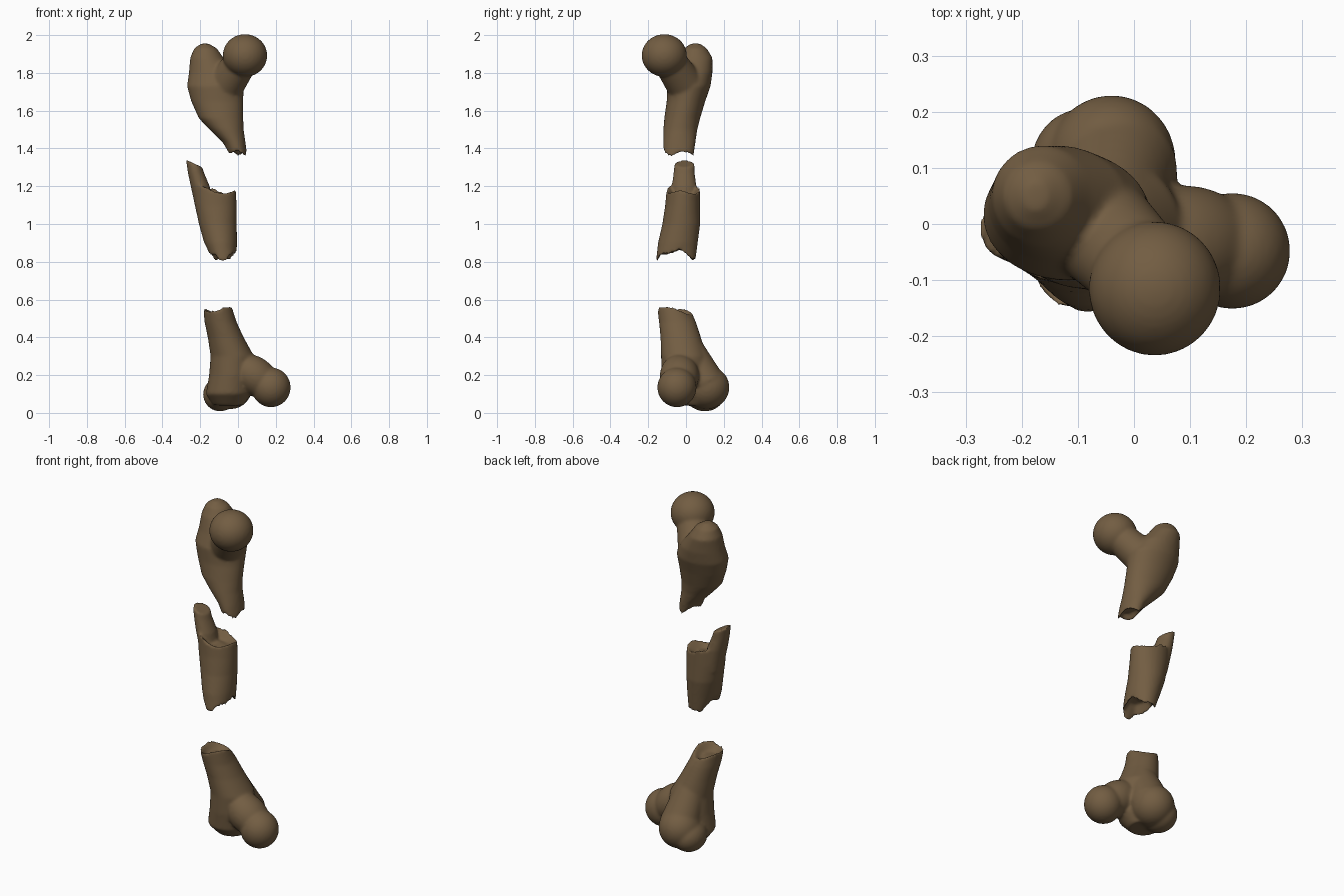
import bpy, bmesh, math
from mathutils import Vector, Matrix

if "Cube" in bpy.data.objects:
    bpy.data.objects.remove(bpy.data.objects["Cube"], do_unlink=True)

bone = bpy.data.materials.new("old brown bone")
bone.use_nodes = True
bone.diffuse_color = (0.17, 0.11, 0.055, 1)
bone.node_tree.nodes["Principled BSDF"].inputs["Base Color"].default_value = bone.diffuse_color
bone.node_tree.nodes["Principled BSDF"].inputs["Roughness"].default_value = 0.8
SIDES = 40


def smooth_no_jag(a):
    return 0


def loft(bm, rings, low=smooth_no_jag, high=smooth_no_jag, low_pit=0, high_pit=0):
    """Stack of ellipses (z, x, y, rx, ry); the end rims follow low(a) and high(a)."""
    loops = []

    def ring(z, x, y, rx, ry, jag=smooth_no_jag):
        angles = [i * math.tau / SIDES for i in range(SIDES)]
        loops.append([bm.verts.new((x + rx * math.cos(a), y + ry * math.sin(a), z + jag(a)))
                      for a in angles])

    def pit(end, depth, jag):
        z, x, y, rx, ry = end
        ring(z + depth, x, y, rx * 0.55, ry * 0.55, lambda a: jag(a) * 0.3)

    if low_pit:
        pit(rings[0], low_pit, low)
    for i, r in enumerate(rings):
        ring(*r, jag=low if i == 0 else high if i == len(rings) - 1 else smooth_no_jag)
    if high_pit:
        pit(rings[-1], -high_pit, high)
    for a, b in zip(loops, loops[1:]):
        for i in range(SIDES):
            j = (i + 1) % SIDES
            bm.faces.new((a[i], a[j], b[j], b[i]))
    bm.faces.new(loops[0][::-1])
    bm.faces.new(loops[-1])


def blob(bm, centre, radii, tilt=0):
    m = (Matrix.Translation(centre) @ Matrix.Rotation(tilt, 4, 'Y')
         @ Matrix.Diagonal((*radii, 1)))
    bmesh.ops.create_uvsphere(bm, u_segments=32, v_segments=20, radius=1, matrix=m)


def limb(bm, p, q, r1, r2):
    """Tapered rod between two points."""
    p, q = Vector(p), Vector(q)
    d = q - p
    m = Matrix.Translation((p + q) / 2) @ d.to_track_quat('Z', 'Y').to_matrix().to_4x4()
    bmesh.ops.create_cone(bm, cap_ends=True, segments=32, radius1=r1, radius2=r2,
                          depth=d.length, matrix=m)


def finish(bm, name, rounding):
    """Fuse the overlapping shapes into one smooth skin."""
    bmesh.ops.recalc_face_normals(bm, faces=bm.faces)
    mesh = bpy.data.meshes.new(name)
    bm.to_mesh(mesh)
    bm.free()
    mesh.materials.append(bone)
    ob = bpy.data.objects.new(name, mesh)
    bpy.context.collection.objects.link(ob)
    fuse = ob.modifiers.new("fuse", 'REMESH')
    fuse.mode = 'VOXEL'
    fuse.voxel_size = 0.008
    fuse.use_smooth_shade = True
    soft = ob.modifiers.new("soften", 'SMOOTH')
    soft.factor = 0.5
    soft.iterations = rounding
    return ob


# Upper fragment: broken shaft, outer knob, neck and round head
bm = bmesh.new()
loft(bm, [(1.37, 0.0, -0.04, 0.05, 0.08), (1.43, -0.02, -0.035, 0.06, 0.085),
          (1.5, -0.06, -0.03, 0.09, 0.09), (1.56, -0.09, -0.02, 0.118, 0.095),
          (1.65, -0.11, 0.0, 0.138, 0.102), (1.73, -0.12, 0.015, 0.15, 0.115),
          (1.8, -0.135, 0.035, 0.125, 0.105), (1.88, -0.165, 0.05, 0.088, 0.09),
          (1.93, -0.172, 0.05, 0.06, 0.06), (1.955, -0.175, 0.05, 0.02, 0.025)],
     low=lambda a: -0.012 * math.cos(a) + 0.012 * math.sin(3 * a), low_pit=0.03)
limb(bm, (-0.07, 0.0, 1.73), (0.03, -0.1, 1.88), 0.1, 0.085)
blob(bm, (0.037, -0.115, 1.892), (0.118, 0.12, 0.113))
finish(bm, "upper_bone_fragment", 8)

# Middle fragment: shaft broken at both ends, with a tall splinter on one side
bm = bmesh.new()
loft(bm, [(0.825, -0.08, -0.055, 0.072, 0.105), (0.9, -0.092, -0.043, 0.087, 0.105),
          (1.0, -0.107, -0.025, 0.1, 0.1), (1.1, -0.118, -0.018, 0.11, 0.092),
          (1.185, -0.125, -0.015, 0.115, 0.088)],
     low=lambda a: 0.025 * math.cos(2 * a) + 0.01 * math.sin(5 * a),
     high=lambda a: -0.015 * math.cos(a) + 0.012 * math.sin(3 * a + 2),
     low_pit=0.06, high_pit=0.04)
loft(bm, [(1.06, -0.17, -0.01, 0.05, 0.06), (1.2, -0.2, -0.01, 0.05, 0.065),
          (1.27, -0.222, -0.01, 0.043, 0.056), (1.32, -0.232, -0.008, 0.043, 0.053)],
     high=lambda a: -0.02 * math.cos(a))
finish(bm, "middle_bone_fragment", 4)

# Lower fragment: flaring shaft ending in two rounded knuckles
bm = bmesh.new()
loft(bm, [(0.04, -0.05, 0.02, 0.08, 0.08), (0.1, -0.05, 0.0, 0.12, 0.12),
          (0.2, -0.035, 0.0, 0.118, 0.13), (0.3, -0.03, -0.01, 0.115, 0.122),
          (0.4, -0.065, -0.028, 0.095, 0.107), (0.48, -0.092, -0.045, 0.085, 0.098),
          (0.55, -0.108, -0.06, 0.076, 0.092)],
     high=lambda a: 0.015 * math.sin(2 * a + 2.5) - 0.012 * math.sin(a), high_pit=0.04)
blob(bm, (0.175, -0.048, 0.135), (0.104, 0.104, 0.105))
blob(bm, (0.09, -0.035, 0.195), (0.14, 0.104, 0.1), tilt=0.65)
blob(bm, (-0.04, 0.11, 0.135), (0.115, 0.12, 0.115))
blob(bm, (-0.095, 0.1, 0.098), (0.09, 0.105, 0.09))
limb(bm, (-0.03, 0.1, 0.15), (-0.05, 0.0, 0.36), 0.11, 0.08)
finish(bm, "lower_bone_fragment", 10)
